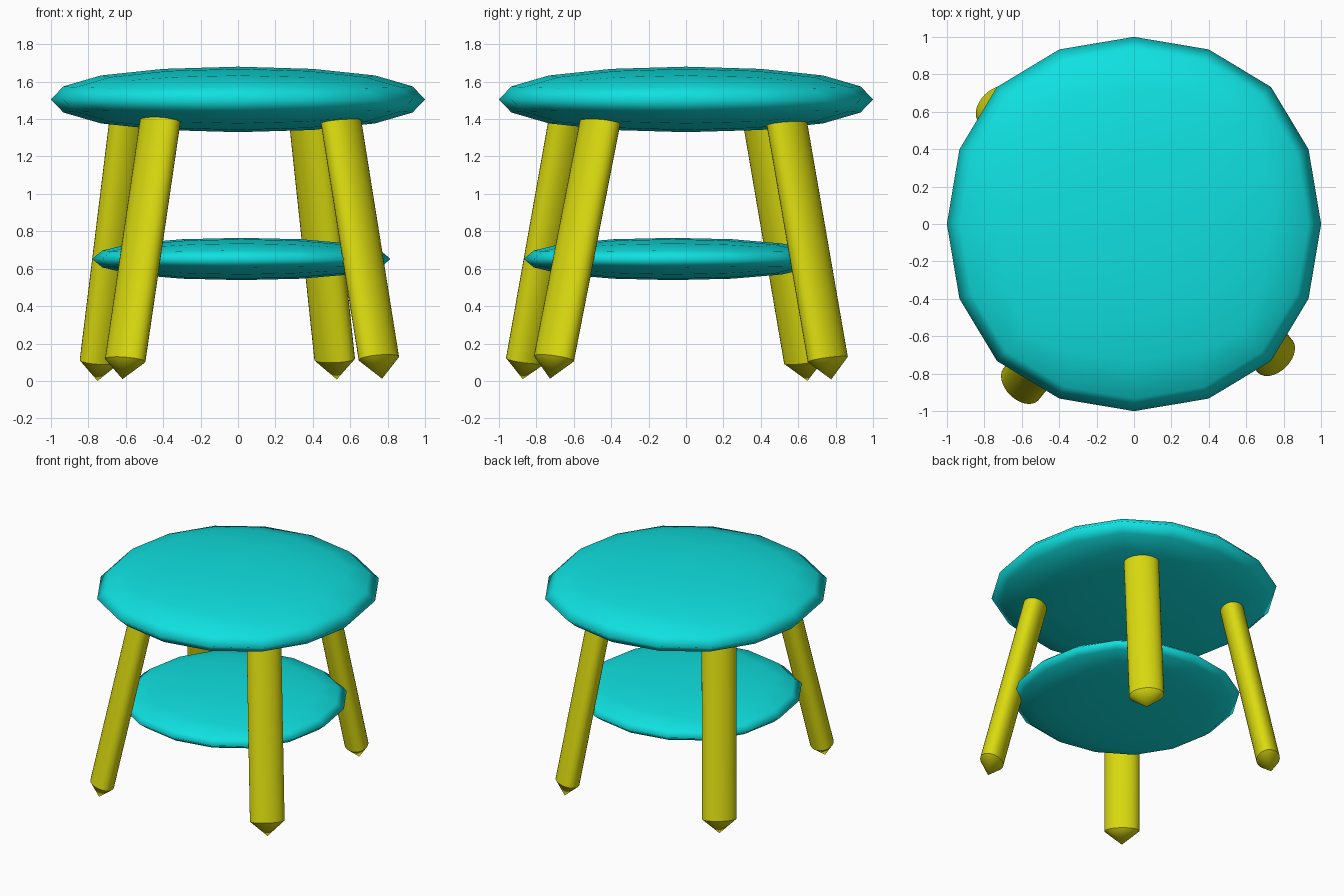
import bpy, bmesh, math
from mathutils import Vector

if "Cube" in bpy.data.objects:
    bpy.data.objects.remove(bpy.data.objects["Cube"])


def material(name, rgb):
    m = bpy.data.materials.new(name)
    m.diffuse_color = (*rgb, 1)
    m.use_nodes = True
    m.node_tree.nodes["Principled BSDF"].inputs["Base Color"].default_value = m.diffuse_color
    return m


CYAN = material("cyan_paint", (0.005, 0.75, 0.75))
YELLOW = material("yellow_paint", (0.70, 0.70, 0.005))


def disc(name, centre, radius, half_height):
    """Flattened cube, rounded by two subdivision levels (which shrink it to 0.878)."""
    bpy.ops.mesh.primitive_cube_add(size=2, location=centre)
    ob = bpy.context.object
    ob.name = name
    k = 1 / 0.878
    for v in ob.data.vertices:
        v.co = (v.co.x * radius * k, v.co.y * radius * k, v.co.z * half_height * k)
    bpy.ops.object.shade_smooth()
    sub = ob.modifiers.new("round", 'SUBSURF')
    sub.levels = sub.render_levels = 2
    sub.use_limit_surface = False
    ob.data.materials.append(CYAN)


def leg(name, bottom, top, tip, wide=0.127, thin=0.086, sides=32):
    """Slanted oval rod with a pointed foot, its wide axis tangent to the seat."""
    bottom, top = Vector(bottom), Vector(top)
    axis = (top - bottom).normalized()
    sx, sy = math.copysign(1, bottom.x), math.copysign(1, bottom.y)
    tangent = Vector((-sy, sx, 0))
    tangent = (tangent - axis * tangent.dot(axis)).normalized()
    radial = axis.cross(tangent)
    bm = bmesh.new()
    rings = []
    for c in (bottom, top):
        rings.append([bm.verts.new(c + tangent * wide * math.cos(a) + radial * thin * math.sin(a))
                      for a in (2 * math.pi * i / sides for i in range(sides))])
    foot = bm.verts.new(bottom - axis * ((bottom.z - tip) / axis.z))
    for i in range(sides):
        j = (i + 1) % sides
        bm.faces.new((rings[0][i], rings[0][j], rings[1][j], rings[1][i]))
        bm.faces.new((foot, rings[0][j], rings[0][i]))
    bm.faces.new(rings[1])
    bmesh.ops.recalc_face_normals(bm, faces=bm.faces)
    me = bpy.data.meshes.new(name)
    bm.to_mesh(me)
    bm.free()
    ob = bpy.data.objects.new(name, me)
    bpy.context.collection.objects.link(ob)
    me.materials.append(YELLOW)
    bpy.ops.object.select_all(action='DESELECT')
    ob.select_set(True)
    bpy.context.view_layer.objects.active = ob
    bpy.ops.object.shade_smooth_by_angle(angle=math.radians(30))


# Seat and lower shelf
disc("seat", (0, 0, 1.505), 1.0, 0.175)
disc("shelf", (0.018, -0.07, 0.652), 0.797, 0.113)

# Splayed legs, each with its own slant
leg("front_left_leg", (-0.603, -0.855, 0.11), (-0.41, -0.62, 1.43), 0.01)
leg("front_right_leg", (0.753, -0.706, 0.12), (0.544, -0.45, 1.43), 0.012)
leg("back_right_leg", (0.517, 0.758, 0.115), (0.377, 0.53, 1.43), 0.008)
leg("back_left_leg", (-0.738, 0.632, 0.105), (-0.575, 0.405, 1.43), 0.0)
